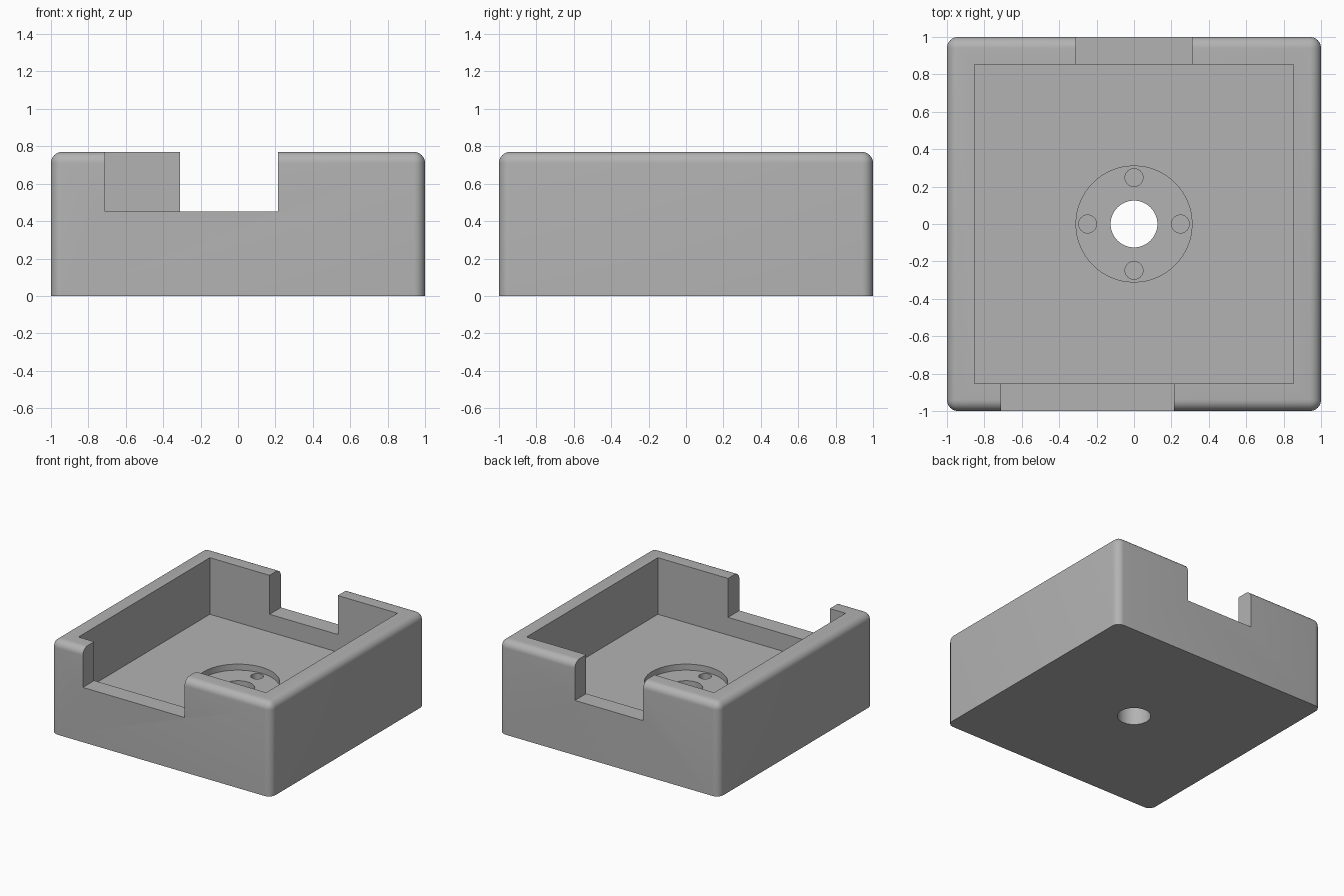
import bpy, bmesh, math
from mathutils import Matrix, Vector

if "Cube" in bpy.data.objects:
    bpy.data.objects.remove(bpy.data.objects["Cube"])

HEIGHT, NOTCH_Z, FLOOR_Z, RECESS_Z = 0.77, 0.45, 0.305, 0.255
INNER = 0.853

grey = bpy.data.materials.new("plain_grey")
grey.use_nodes = True
colour = (0.45, 0.45, 0.45, 1)
grey.diffuse_color = colour
grey.node_tree.nodes["Principled BSDF"].inputs["Base Color"].default_value = colour


def add_object(name, bm):
    mesh = bpy.data.meshes.new(name)
    bm.to_mesh(mesh)
    bm.free()
    mesh.materials.append(grey)
    obj = bpy.data.objects.new(name, mesh)
    bpy.context.collection.objects.link(obj)
    return obj


def box_mesh(low, high):
    low, high = Vector(low), Vector(high)
    bm = bmesh.new()
    place = Matrix.Translation((low + high) / 2) @ Matrix.Diagonal((*(high - low), 1))
    bmesh.ops.create_cube(bm, size=1, matrix=place)
    return bm


def box(name, low, high):
    return add_object(name, box_mesh(low, high))


def cylinder(name, x, y, radius, low, high, segments=64):
    bm = bmesh.new()
    bmesh.ops.create_cone(bm, cap_ends=True, segments=segments, radius1=radius,
                          radius2=radius, depth=high - low,
                          matrix=Matrix.Translation((x, y, (low + high) / 2)))
    return add_object(name, bm)


# Solid block with rounded upright and top edges, sharp at the base
bm = box_mesh((-1, -1, 0), (1, 1, HEIGHT))
rounded = [e for e in bm.edges if max(v.co.z for v in e.verts) > 0.1]
bmesh.ops.bevel(bm, geom=rounded, offset=0.06, offset_type='OFFSET',
                segments=8, profile=0.5, affect='EDGES')
body = add_object("open_box", bm)

# Cavity, wall notches, round recess, centre hole and screw holes
TOP = HEIGHT + 0.2
cutters = [
    box("cavity", (-INNER, -INNER, FLOOR_Z), (INNER, INNER, TOP)),
    box("front_notch", (-0.71, -1.2, NOTCH_Z), (0.215, -0.7, TOP)),
    box("back_notch", (-0.31, 0.7, NOTCH_Z), (0.31, 1.2, TOP)),
    cylinder("recess", 0, 0, 0.31, RECESS_Z, 0.5),
    cylinder("centre_hole", 0, 0, 0.125, -0.2, 0.5),
]
for i in range(4):
    angle = i * math.pi / 2
    cutters.append(cylinder("screw_hole", 0.248 * math.cos(angle), 0.248 * math.sin(angle),
                            0.048, RECESS_Z - 0.1, 0.5, 32))

bpy.context.view_layer.objects.active = body
for cutter in cutters:
    cut = body.modifiers.new(cutter.name, 'BOOLEAN')
    cut.operation, cut.solver, cut.object = 'DIFFERENCE', 'EXACT', cutter
    bpy.ops.object.modifier_apply(modifier=cut.name)
    bpy.data.objects.remove(cutter)

# Smooth the curved walls and keep the edges crisp
bpy.ops.object.select_all(action='DESELECT')
body.select_set(True)
bpy.ops.object.shade_smooth_by_angle(angle=math.radians(30))
